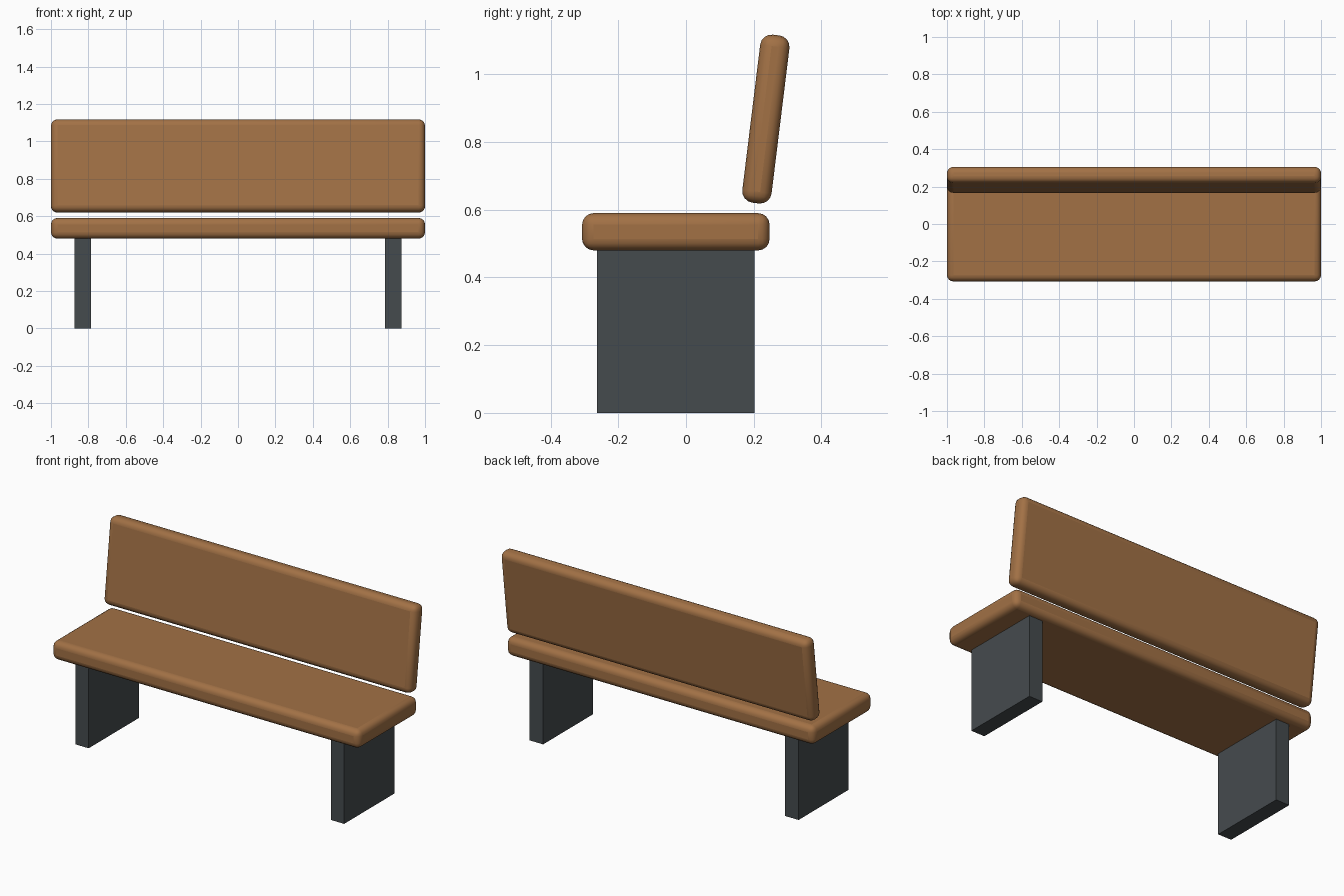
import bpy
from math import radians

cube = bpy.data.objects.get("Cube")
if cube:
    bpy.data.objects.remove(cube, do_unlink=True)


def material(name, rgb):
    mat = bpy.data.materials.new(name)
    mat.use_nodes = True
    color = (*rgb, 1)
    mat.diffuse_color = color
    mat.node_tree.nodes["Principled BSDF"].inputs["Base Color"].default_value = color
    return mat


def block(name, size, location, mat, tilt=0, bevel=0):
    bpy.ops.mesh.primitive_cube_add(size=1, location=location)
    obj = bpy.context.object
    obj.name = name
    obj.scale = size
    bpy.ops.object.transform_apply(location=False, rotation=False, scale=True)
    obj.rotation_euler.x = radians(tilt)
    obj.data.materials.append(mat)
    if bevel:
        mod = obj.modifiers.new("rounded_edges", 'BEVEL')
        mod.width = bevel
        mod.segments = 4
        bpy.ops.object.shade_smooth_by_angle(angle=radians(40))
        bpy.ops.object.modifier_apply(modifier=mod.name)
        bpy.ops.object.shade_smooth_by_angle(angle=radians(40))
    return obj


wood = material("warm_wood", (0.36, 0.165, 0.06))
metal = material("dark_grey_metal", (0.06, 0.07, 0.076))

# Rounded planks
block("seat", (2, 0.554, 0.11), (0, -0.03, 0.535), wood, bevel=0.034)
block("backrest", (2, 0.087, 0.5), (0, 0.236, 0.868), wood, tilt=-7, bevel=0.034)

# Slab legs, one at each end
for side, x in (("left", 0.83), ("right", -0.83)):
    block(side + "_leg", (0.087, 0.465, 0.485), (x, -0.03, 0.2425), metal)
